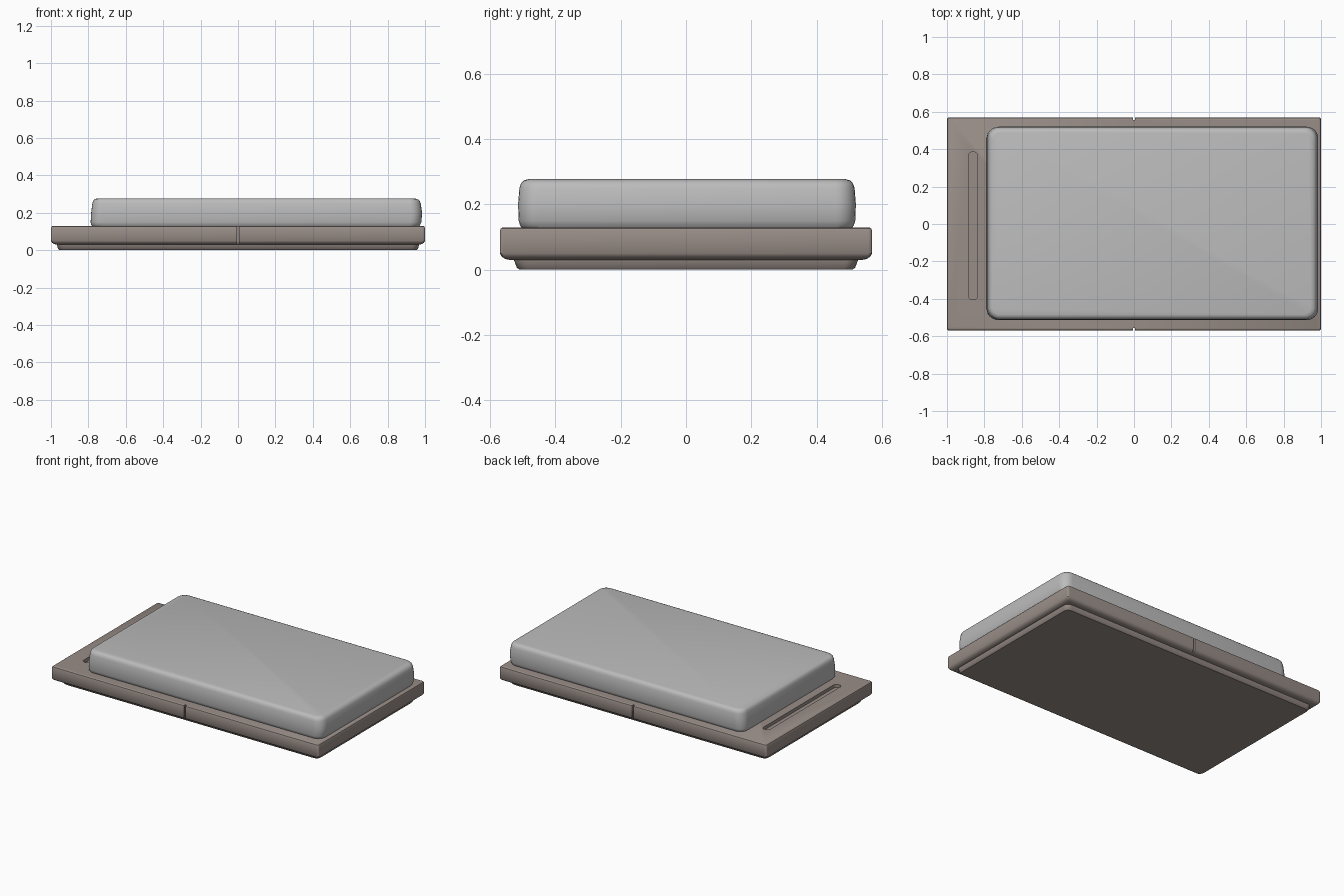
import bpy, bmesh, math

if "Cube" in bpy.data.objects:
    bpy.data.objects.remove(bpy.data.objects["Cube"])


def material(name, rgb):
    m = bpy.data.materials.new(name)
    m.diffuse_color = (*rgb, 1)
    m.use_nodes = True
    m.node_tree.nodes["Principled BSDF"].inputs["Base Color"].default_value = m.diffuse_color
    return m


TAUPE = material("taupe_frame", (0.32, 0.27, 0.245))
GREY = material("light_grey_fabric", (0.50, 0.50, 0.50))


def ring(x0, x1, y0, y1, z, r, n=6):
    """Rounded rectangle outline at height z."""
    pts = []
    for cx, cy, a in ((x1 - r, y1 - r, 0), (x0 + r, y1 - r, 90),
                      (x0 + r, y0 + r, 180), (x1 - r, y0 + r, 270)):
        for i in range(n + 1):
            t = math.radians(a + 90 * i / n)
            pts.append((cx + r * math.cos(t), cy + r * math.sin(t), z))
    return pts


def loft(name, rings, mat):
    """Skin a stack of rounded rectangles and cap both ends."""
    bm = bmesh.new()
    loops = [[bm.verts.new(p) for p in ring(*r)] for r in rings]
    n = len(loops[0])
    for a, b in zip(loops, loops[1:]):
        for i in range(n):
            j = (i + 1) % n
            bm.faces.new((a[i], a[j], b[j], b[i]))
    bm.faces.new(loops[0][::-1])
    bm.faces.new(loops[-1])
    me = bpy.data.meshes.new(name)
    bm.to_mesh(me)
    bm.free()
    me.materials.append(mat)
    ob = bpy.data.objects.new(name, me)
    bpy.context.collection.objects.link(ob)
    return ob


def cut(ob, cutter):
    mod = ob.modifiers.new("cut", 'BOOLEAN')
    mod.operation = 'DIFFERENCE'
    mod.solver = 'EXACT'
    mod.object = cutter
    bpy.context.view_layer.objects.active = ob
    bpy.ops.object.modifier_apply(modifier=mod.name)
    bpy.data.objects.remove(cutter)


def smooth(ob, angle):
    bpy.ops.object.select_all(action='DESELECT')
    ob.select_set(True)
    bpy.context.view_layer.objects.active = ob
    bpy.ops.object.shade_smooth_by_angle(angle=math.radians(angle))


# Stepped plinth under the frame
plinth = loft("plinth", [
    (-0.955, 0.955, -0.51, 0.51, 0.0, 0.03),
    (-0.962, 0.962, -0.518, 0.518, 0.007, 0.035),
    (-0.968, 0.968, -0.526, 0.526, 0.028, 0.035),
    (-0.972, 0.972, -0.53, 0.53, 0.05, 0.035)], TAUPE)

# Frame slab with softened edges
frame_rings = []
for z, inset in ((0.030, 0.030), (0.033, 0.017), (0.040, 0.006), (0.050, 0.0),
                 (0.118, 0.0), (0.126, 0.003), (0.130, 0.010)):
    frame_rings.append((-1 + inset, 1 - inset, -0.57 + inset, 0.57 - inset,
                        z, 0.012))
frame = loft("frame_slab", frame_rings, TAUPE)

# Slot in the ledge, and a seam notch in the middle of each long side
cut(frame, loft("slot_cutter", [(-0.886, -0.836, -0.405, 0.385, 0.108, 0.022),
                                (-0.886, -0.836, -0.405, 0.385, 0.2, 0.022)], TAUPE))
for s in (-1, 1):
    y0, y1 = sorted((s * 0.555, s * 0.7))
    cut(frame, loft("seam_cutter", [(-0.006, 0.006, y0, y1, -0.1, 0.003),
                                    (-0.006, 0.006, y0, y1, 0.3, 0.003)], TAUPE))

# Mattress: tapered sides, rounded top edge, tucked bottom edge
mattress_rings = []
for z, left, right, side, r in (
        (0.120, 0.015, 0.022, 0.018, 0.05), (0.136, 0.003, 0.010, 0.006, 0.055),
        (0.150, 0.0, 0.003, 0.002, 0.06), (0.200, 0.003, 0.0, 0.0, 0.06),
        (0.250, 0.009, 0.007, 0.004, 0.06), (0.264, 0.014, 0.013, 0.009, 0.055),
        (0.273, 0.022, 0.024, 0.017, 0.05), (0.277, 0.036, 0.040, 0.030, 0.04)):
    mattress_rings.append((-0.788 + left, 0.984 - right, -0.514 + side,
                           0.52 - side, z, r))
mattress = loft("mattress", mattress_rings, GREY)

smooth(plinth, 35)
smooth(frame, 35)
smooth(mattress, 50)
